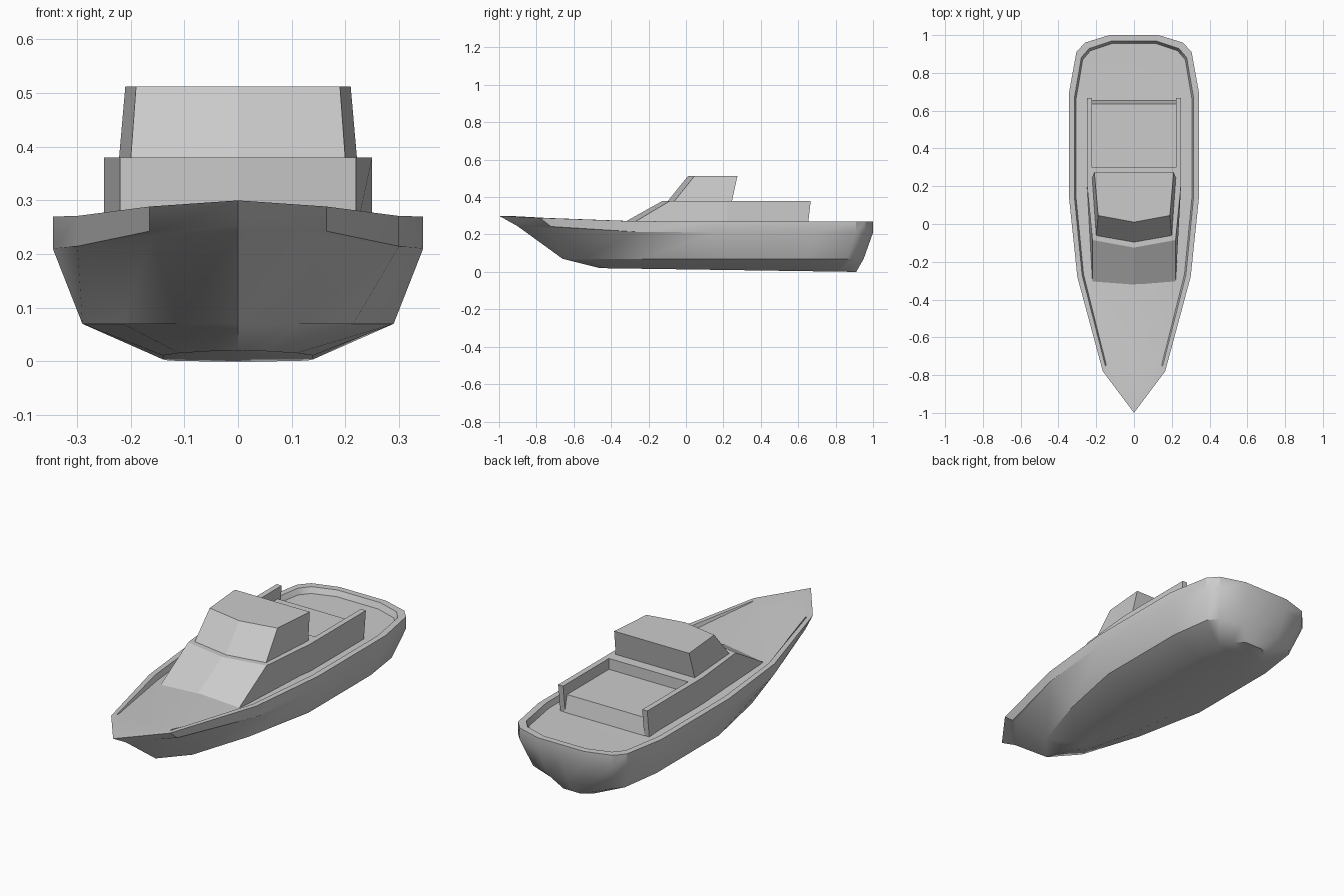
import bpy, bmesh, math

if "Cube" in bpy.data.objects:
    bpy.data.objects.remove(bpy.data.objects["Cube"])


def sym(half):
    """Close a half outline (first and last point on the centreline) into a full loop."""
    return half + [(-p[0], *p[1:]) for p in reversed(half[1:-1])]


def loft(name, rings, caps=False, smooth=0):
    bm = bmesh.new()
    loops = [[bm.verts.new(p) for p in ring] for ring in rings]
    for a, b in zip(loops, loops[1:]):
        for i in range(len(a)):
            j = (i + 1) % len(a)
            bm.faces.new((a[i], a[j], b[j], b[i]))
    if caps:
        bm.faces.new(loops[0])
        bm.faces.new(loops[-1])
    bmesh.ops.remove_doubles(bm, verts=bm.verts, dist=0.0005)
    bmesh.ops.recalc_face_normals(bm, faces=bm.faces)
    mesh = bpy.data.meshes.new(name)
    bm.to_mesh(mesh)
    bm.free()
    ob = bpy.data.objects.new(name, mesh)
    bpy.context.collection.objects.link(ob)
    if smooth:
        bpy.ops.object.select_all(action='DESELECT')
        ob.select_set(True)
        bpy.context.view_layer.objects.active = ob
        bpy.ops.object.shade_smooth_by_angle(angle=math.radians(smooth))
    return ob


def prism(name, bottom, top, z0, z1):
    return loft(name, [[(x, y, z0) for x, y in bottom],
                       [(x, y, z1) for x, y in top]], caps=True)


# Hull half outlines, bow to stern
sheer = [(0, -1), (.165, -.78), (.30, -.28), (.345, .15), (.345, .69),
         (.305, .91), (.26, .96), (.13, 1), (0, 1)]
chine = [(0, -.66), (.115, -.53), (.215, -.22), (.29, .15), (.29, .65),
         (.26, .86), (.22, .91), (.11, .95), (0, .95)]
keel = [(0, -.46), (.05, -.40), (.11, -.15), (.14, .15), (.14, .65),
        (.13, .80), (.10, .87), (.05, .91), (0, .91)]


def bow(y):
    return max(0, (-y - .2) / .8)


def rim_z(y):
    return .27 + .03 * bow(y) ** 1.5


# Rub rail lip overhangs slightly toward the bow
rim = [(x, y, rim_z(y)) for x, y in sheer]
lip = [(x, y + .08 * bow(y), .21 + .045 * bow(y)) for x, y in sheer]
knuckle = [(max(0, x - .008 * bow(y)), y + .1 * bow(y), .21 + .034 * bow(y)) for x, y in sheer]
bilge = [(x, y, .07) for x, y in chine]
floor = [(x, y, .02 * (.91 - y) / 1.37) for x, y in keel]

# Bulwark inside edge and deck, flush at the bow
inner = [(x * .915, y * .968, rim_z(y)) for x, y in sheer]
deck = [(x * .89, y * .955, rim_z(y) - (.028 if y > -.7 else 0)) for x, y in sheer]
deck_mid = [(0, y, z + (.025 if -.6 < y < .2 else 0)) for x, y, z in deck]
floor_mid = [(0, y, z) for x, y, z in floor]
loft("hull", [sym(r) for r in (floor_mid, floor, bilge, knuckle, lip, rim,
                               inner, deck, deck_mid)], smooth=30)

# Lower cabin with raked, pointed front
prism("lower_cabin",
      sym([(0, -.375), (.22, -.32), (.25, .22), (.25, .30), (0, .30)]),
      sym([(0, -.125), (.22, -.085), (.25, .22), (.25, .30), (0, .30)]), .24, .38)

# Cockpit side walls
wall = prism("cockpit_walls",
             [(.222, .29), (.25, .29), (.25, .65), (.222, .65)],
             [(.222, .29), (.25, .29), (.25, .667), (.222, .667)], .235, .38)
wall.modifiers.new("mirror", 'MIRROR')

# Raised cockpit platform
prism("cockpit_platform",
      sym([(0, .29), (.226, .29), (.226, .655), (0, .655)]),
      sym([(0, .29), (.226, .29), (.226, .635), (0, .635)]), .235, .325)

# Wheelhouse
prism("wheelhouse",
      sym([(0, -.10), (.20, -.065), (.222, .245), (0, .245)]),
      sym([(0, .01), (.19, .045), (.21, .275), (0, .275)]), .375, .512)
